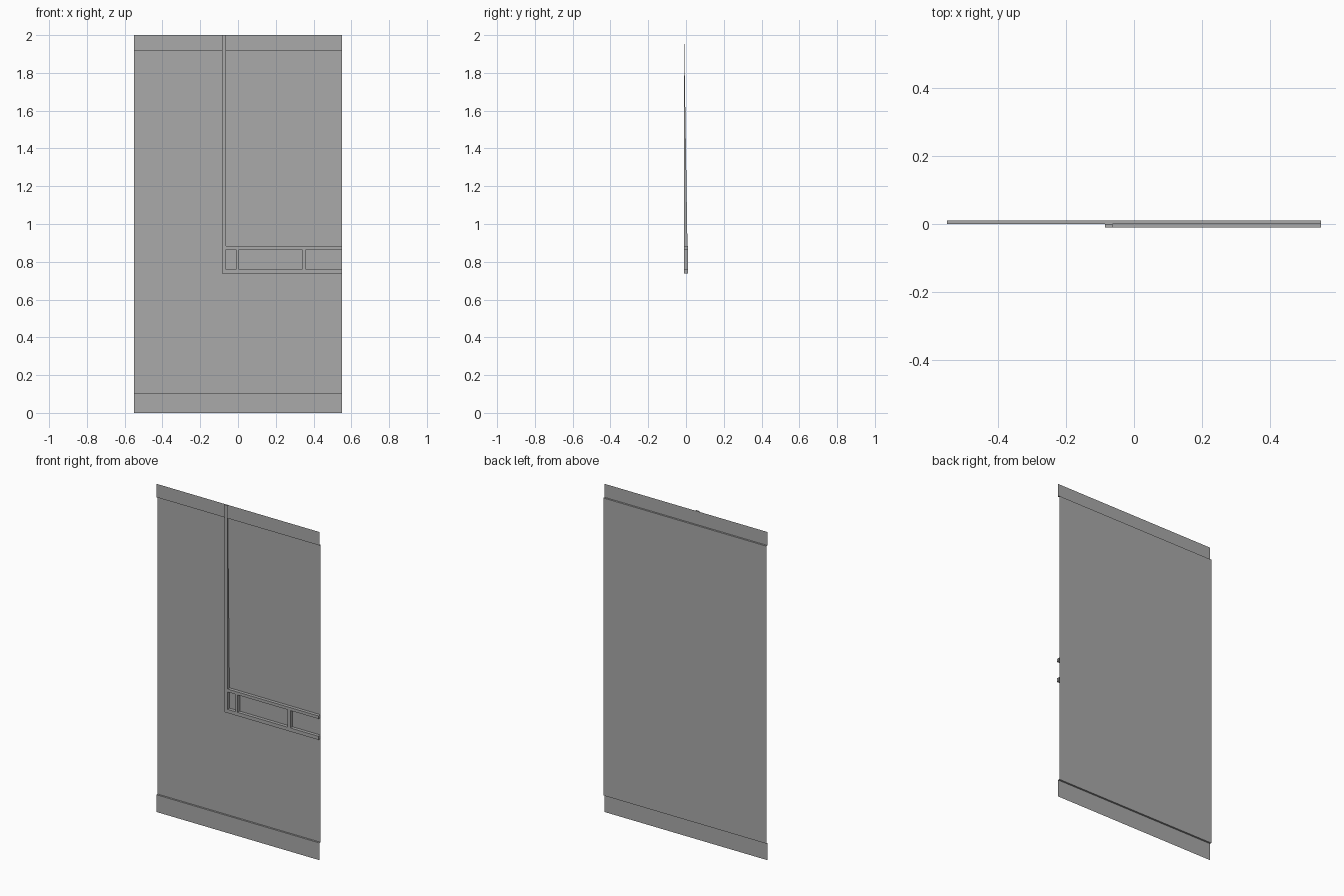
import bpy
import bmesh

cube = bpy.data.objects.get("Cube")
if cube:
    bpy.data.objects.remove(cube, do_unlink=True)

grey = bpy.data.materials.new("plain_grey")
grey.use_nodes = True
colour = (0.4, 0.4, 0.4, 1)
grey.diffuse_color = colour
grey.node_tree.nodes["Principled BSDF"].inputs["Base Color"].default_value = colour

HALF = 0.55                    # half width of the panel
FRONT, BACK = -0.01, 0.011     # depth range
SEAT = BACK - 0.001            # bars stop just short of the panel's skin
TOP = 2.0


def finish(name, bm):
    mesh = bpy.data.meshes.new(name)
    bm.to_mesh(mesh)
    bm.free()
    mesh.materials.append(grey)
    obj = bpy.data.objects.new(name, mesh)
    bpy.context.collection.objects.link(obj)
    return obj


def sweep(name, profile, x0, x1):
    """Sheet made by sweeping an open (y, z) profile along x."""
    bm = bmesh.new()
    rows = [[bm.verts.new((x, y, z)) for y, z in profile] for x in (x0, x1)]
    for i in range(len(profile) - 1):
        bm.faces.new((rows[0][i], rows[1][i], rows[1][i + 1], rows[0][i + 1]))
    return finish(name, bm)


def bar(name, x0, x1, z0, z1):
    """Raised bar standing forward of the panel, open at the back."""
    bm = bmesh.new()
    bmesh.ops.create_cube(bm, size=1)
    for v in bm.verts:
        v.co.x = x1 if v.co.x > 0 else x0
        v.co.y = SEAT if v.co.y > 0 else FRONT
        v.co.z = z1 if v.co.z > 0 else z0
    rear = [f for f in bm.faces if f.normal.y > 0.9 or f.calc_center_median().y > SEAT - 0.001]
    bmesh.ops.delete(bm, geom=rear, context="FACES")
    return finish(name, bm)


# Thin panel, its middle set back from the top and bottom strips
sweep("wall_panel",
      [(0, 0), (0, 0.105), (BACK, 0.105), (BACK, 1.918), (0, 1.918), (0, TOP)],
      -HALF, HALF)

# Vertical bar: flat front with side walls that taper towards the top
LEFT, RIGHT, SILL, RAIL = -0.085, -0.063, 0.737, 0.883
sweep("vertical_bar_front", [(SEAT, SILL), (FRONT, SILL), (FRONT, TOP), (0, TOP)], LEFT, RIGHT)
for name, x in (("outer", LEFT), ("inner", RIGHT)):
    bm = bmesh.new()
    corners = [(x, FRONT, SILL), (x, SEAT, SILL), (x, FRONT, TOP)]
    if x == LEFT:
        corners.reverse()
    bm.faces.new([bm.verts.new(c) for c in corners])
    finish("vertical_bar_" + name + "_side", bm)

# Two rails and the short uprights between them
bar("lower_rail", RIGHT, HALF, SILL, 0.759)
bar("upper_rail", RIGHT, HALF, 0.865, RAIL)
for i, (x0, x1) in enumerate([(-0.01, 0.005), (0.34, 0.36)]):
    bar("upright_%d" % (i + 1), x0, x1, 0.759, 0.865)
